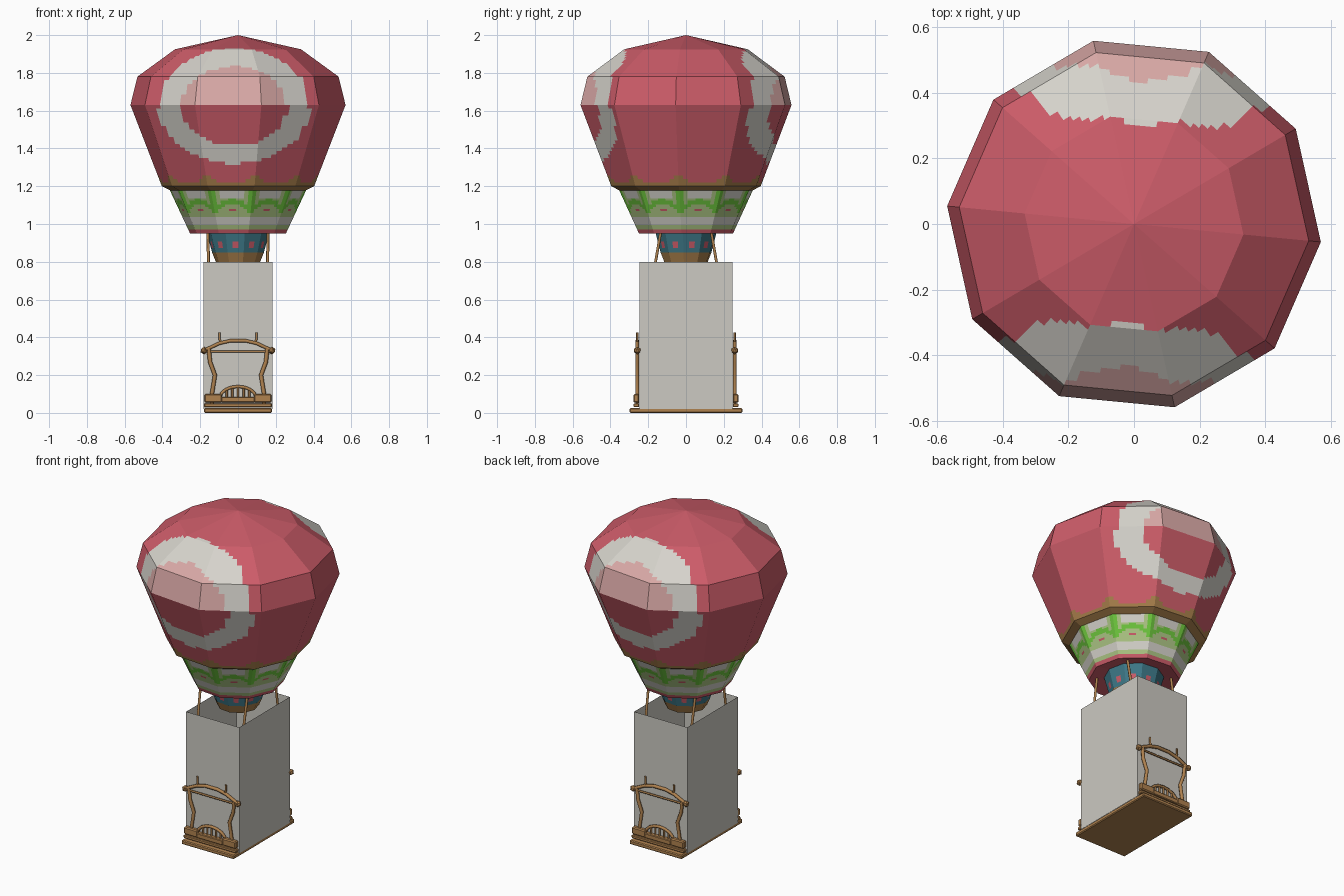
import bpy, bmesh, math
from mathutils import Vector

if "Cube" in bpy.data.objects:
    bpy.data.objects.remove(bpy.data.objects["Cube"])

def lin(c):
    return c / 12.92 if c <= 0.04045 else ((c + 0.055) / 1.055) ** 2.4

COLOURS = {
    "red": (0.80, 0.36, 0.41), "white": (0.84, 0.83, 0.80), "pink": (0.85, 0.66, 0.65),
    "tan": (0.65, 0.49, 0.29), "green": (0.43, 0.78, 0.24), "pale_green": (0.68, 0.78, 0.52),
    "teal": (0.24, 0.47, 0.53), "wood": (0.69, 0.51, 0.31), "pale_grey": (0.80, 0.79, 0.76),
}
NAMES = list(COLOURS)
MATS = {}
for n, c in COLOURS.items():
    MATS[n] = bpy.data.materials.new(n)
    MATS[n].diffuse_color = (*[lin(v) for v in c], 1)

def finish(name, bm, colours):
    me = bpy.data.meshes.new(name)
    bm.to_mesh(me)
    bm.free()
    for c in colours:
        me.materials.append(MATS[c])
    ob = bpy.data.objects.new(name, me)
    bpy.context.collection.objects.link(ob)
    return ob

def lathe(name, profile, rule, cols=10, step=0.02, sides=10, turn=-5.5):
    """Faceted lathe, finely gridded; rule(centre, u) names each face's colour."""
    rings = []
    for (r0, z0), (r1, z1) in zip(profile, profile[1:]):
        n = max(1, round(math.hypot(r1 - r0, z1 - z0) / step))
        rings += [(r0 + (r1 - r0) * i / n, z0 + (z1 - z0) * i / n) for i in range(n)]
    rings.append(profile[-1])
    corner = [Vector((math.cos(a), math.sin(a), 0)) for a in
              (math.radians(turn) + math.tau * k / sides for k in range(sides))]
    dirs = [corner[k].lerp(corner[(k + 1) % sides], j / cols)
            for k in range(sides) for j in range(cols)]
    bm = bmesh.new()
    grid = [[bm.verts.new(d * r + Vector((0, 0, z))) for d in dirs] for r, z in rings]
    total = len(dirs)
    for low, high in zip(grid, grid[1:]):
        for i in range(total):
            j = (i + 1) % total
            f = bm.faces.new((low[i], low[j], high[j], high[i]))
            u = ((i % cols) + 0.5) / cols * 2 - 1
            f.material_index = NAMES.index(rule(f.calc_center_median(), u))
    bmesh.ops.remove_doubles(bm, verts=bm.verts, dist=1e-5)
    bmesh.ops.recalc_face_normals(bm, faces=bm.faces)
    return finish(name, bm, NAMES)

# Balloon envelope: ring emblem front and back, scalloped hem
def envelope_rule(p, u):
    x = p.x if p.y < 0 else -p.x
    dx, dz = x + 0.02, p.z - 1.625
    if (dx / 0.40) ** 2 + (dz / 0.305) ** 2 < 1:
        if (dx / 0.28) ** 2 + (dz / 0.21) ** 2 > 1:
            return "white"
        return "pink" if p.z > 1.63 else "red"
    if p.z < 1.215 + 0.05 * u * u:
        return "tan"
    return "red"

lathe("envelope", [(0.355, 1.175), (0.405, 1.2), (0.572, 1.63), (0.535, 1.78),
                   (0.335, 1.925), (0, 2.0)], envelope_rule)

# Decorated band below the envelope, with its underside
def band_rule(p, u):
    z = p.z
    if z < 0.977:
        return "red"
    if z < 0.997:
        return "pale_green"
    if z < 1.035:
        return "white"
    arch = 1.065 + 0.055 * (1 - u * u)
    if abs(z - arch) < 0.014:
        return "green"
    if z < arch:
        return "red" if abs(u) < 0.2 and 1.065 < z < 1.085 else "pale_green"
    if z > 1.135 and abs(u) < 0.65:
        return "white"
    return "green" if abs(u) > 0.85 else "pale_green"

lathe("patterned_band", [(0.165, 0.965), (0.255, 0.95), (0.362, 1.178)],
      band_rule, step=0.012)

# Burner skirt with small square windows
def skirt_rule(p, u):
    if p.z < 0.85:
        return "tan"
    return "red" if 0.872 < p.z < 0.908 and abs(u) < 0.34 else "teal"

lathe("skirt", [(0, 0.80), (0.118, 0.80), (0.138, 0.85), (0.168, 0.965)],
      skirt_rule, cols=6, step=0.012)

def block(name, x, y, z, colour, bevel=0.0):
    bm = bmesh.new()
    bmesh.ops.create_cube(bm, size=1)
    for v in bm.verts:
        v.co = [lo + (c + 0.5) * (hi - lo) for c, (lo, hi) in zip(v.co, (x, y, z))]
    if bevel:
        bmesh.ops.bevel(bm, geom=bm.edges[:], offset=bevel, segments=1, affect='EDGES')
    return finish(name, bm, [colour])

def tube(name, pts, r, colour="wood"):
    cu = bpy.data.curves.new(name, 'CURVE')
    cu.dimensions = '3D'
    cu.bevel_depth, cu.bevel_resolution, cu.use_fill_caps = r, 1, True
    sp = cu.splines.new('POLY')
    sp.points.add(len(pts) - 1)
    for q, p in zip(sp.points, pts):
        q.co = (*p, 1)
    cu.materials.append(MATS[colour])
    ob = bpy.data.objects.new(name, cu)
    bpy.context.collection.objects.link(ob)

# Base board and open-topped basket walls
block("base_board", (-0.18, 0.18), (-0.298, 0.298), (0, 0.025), "wood", 0.005)
bm = bmesh.new()
bmesh.ops.create_cube(bm, size=1)
for v in bm.verts:
    v.co = (v.co.x * 0.364, v.co.y * 0.494, 0.41 + v.co.z * 0.78)
top = [f for f in bm.faces if abs(f.normal.z) > 0.5]
bmesh.ops.delete(bm, geom=top, context='FACES_ONLY')
finish("basket_walls", bm, ["pale_grey"])

# Suspension poles
for sx in (-1, 1):
    for sy in (-1, 1):
        tube("suspension_pole", [(sx * 0.155, sy * 0.175, 0.72), (sx * 0.16, sy * 0.128, 0.99)], 0.008)

# Rustic entrance frames at both ends
for s in (-1, 1):
    y = s * 0.258
    ys = sorted((s * 0.248, s * 0.278))
    block("sill", (-0.18, 0.18), ys, (0.03, 0.05), "wood", 0.004)
    for sx in (-1, 1):
        tube("frame_post", [(sx * 0.138, y, 0.05), (sx * 0.138, y, 0.10), (sx * 0.122, y, 0.20),
                            (sx * 0.148, y, 0.27), (sx * 0.155, y, 0.34)], 0.011)
        tube("finial", [(sx * 0.085, y, 0.365), (sx * 0.098, y, 0.39), (sx * 0.098, y, 0.425)], 0.006)
        block("step_block", sorted((sx * 0.085, sx * 0.178)), ys, (0.055, 0.10), "wood", 0.006)
        bm = bmesh.new()
        bmesh.ops.create_icosphere(bm, subdivisions=1, radius=0.02)
        bmesh.ops.translate(bm, verts=bm.verts, vec=(sx * 0.18, y, 0.33))
        finish("end_knob", bm, ["wood"])
    tube("cross_bar", [(-0.18, y, 0.325), (0.18, y, 0.325)], 0.006)
    tube("top_arch", [(-0.18, y, 0.33), (-0.10, y, 0.368), (-0.04, y, 0.382), (0.04, y, 0.382),
                      (0.10, y, 0.368), (0.18, y, 0.33)], 0.010)
    # Low gate: rail, arched top and slats
    block("gate_rail", (-0.09, 0.09), ys, (0.055, 0.085), "wood", 0.004)
    tube("gate_arch", [(0.095 * math.cos(a), y, 0.08 + 0.06 * math.sin(a))
                       for a in (math.pi * i / 8 for i in range(9))], 0.009)
    for i in range(-2, 3):
        x = i * 0.03
        tube("gate_slat", [(x, y, 0.07), (x, y, 0.14 - 3 * x * x)], 0.006)

for m in bpy.data.materials:
    if m.users and not m.is_grease_pencil:
        m.use_nodes = True
        m.node_tree.nodes["Principled BSDF"].inputs["Base Color"].default_value = m.diffuse_color
